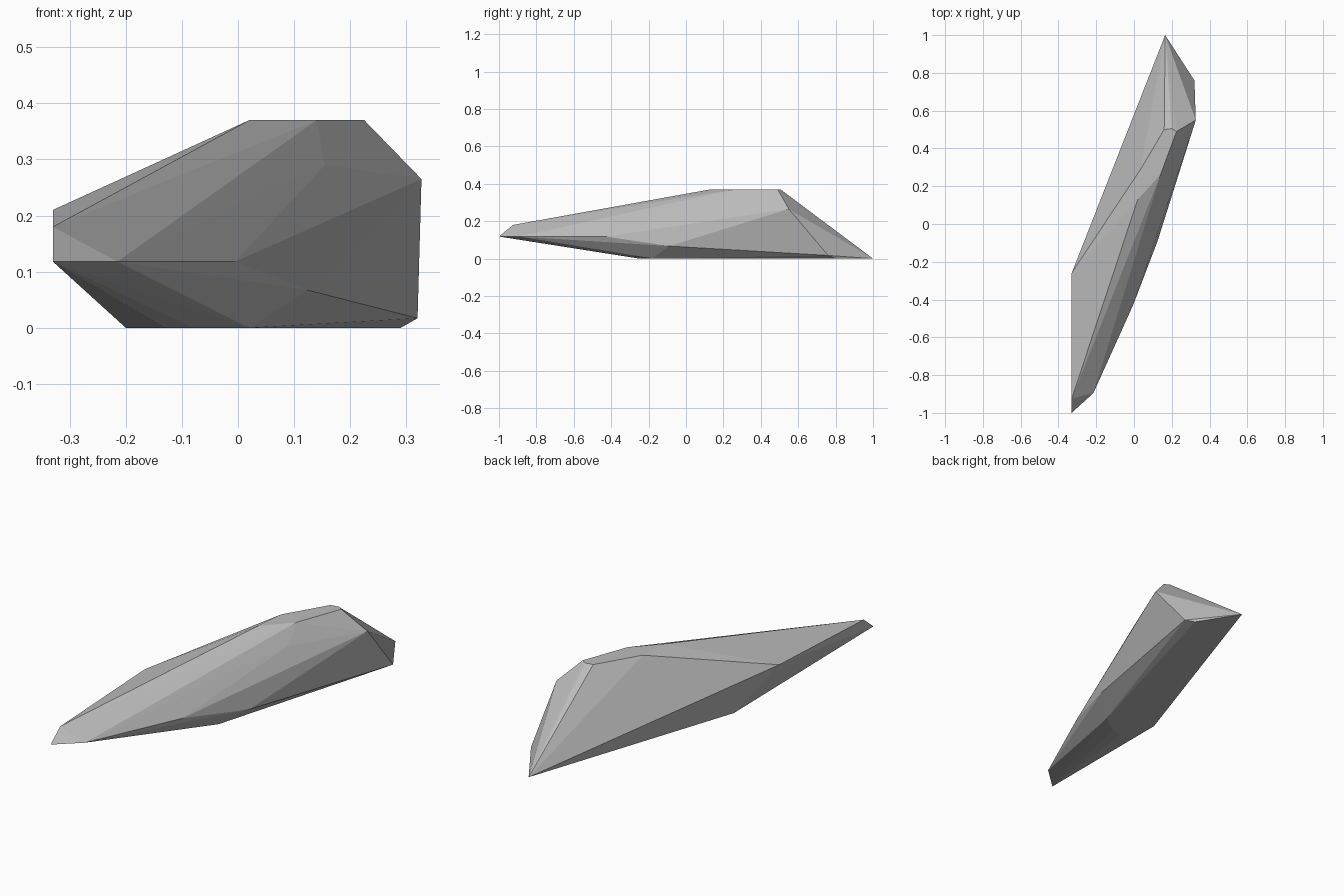
import bpy
import bmesh

default_cube = bpy.data.objects.get("Cube")
if default_cube:
    bpy.data.objects.remove(default_cube, do_unlink=True)


def flat_material(name, colour):
    """Plain single-colour material for viewport and render."""
    material = bpy.data.materials.new(name)
    material.use_nodes = True
    material.diffuse_color = colour
    shader = next(n for n in material.node_tree.nodes if n.type == "BSDF_PRINCIPLED")
    shader.inputs["Base Color"].default_value = colour
    shader.inputs["Roughness"].default_value = 0.9
    return material


def hull_object(name, corners, material):
    """Wrap a faceted convex shell around the corner points."""
    bm = bmesh.new()
    for corner in corners:
        bm.verts.new(corner)
    bmesh.ops.convex_hull(bm, input=bm.verts[:])
    # Drop any corner that lies inside the shell
    loose = [v for v in bm.verts if not v.link_faces]
    bmesh.ops.delete(bm, geom=loose, context="VERTS")
    bmesh.ops.recalc_face_normals(bm, faces=bm.faces[:])
    mesh = bpy.data.meshes.new(name)
    bm.to_mesh(mesh)
    bm.free()
    mesh.materials.append(material)
    obj = bpy.data.objects.new(name, mesh)
    bpy.context.collection.objects.link(obj)
    return obj


# Flat underside resting on the ground, with the long rear point
base = [(x, y, 0) for x, y in (
    (0.165, 1), (0.29, 0.8), (0.02, -0.18),
    (-0.08, -0.25), (-0.13, -0.25), (-0.2, -0.09))]

# Flat ridge plateau
plateau = [(x, y, 0.37) for x, y in (
    (0.16, 0.5), (0.2, 0.505), (0.225, 0.49),
    (0.14, 0.26), (0.02, 0.13), (0.035, 0.29))]

# Lower chipped edge along the left flank
lower_edge = [(-0.33, -1, 0.118), (-0.215, -0.895, 0.118),
              (-0.005, -0.43, 0.118), (0.125, -0.09, 0.067),
              (0.32, 0.76, 0.017)]

# Shoulders between the edge and the plateau
shoulders = [(-0.33, -0.925, 0.18), (-0.33, -0.26, 0.21),
             (0.155, 0.17, 0.29), (0.327, 0.55, 0.265)]

stone_grey = flat_material("stone grey", (0.5, 0.5, 0.5, 1))
hull_object("rock_shard", base + plateau + lower_edge + shoulders, stone_grey)
